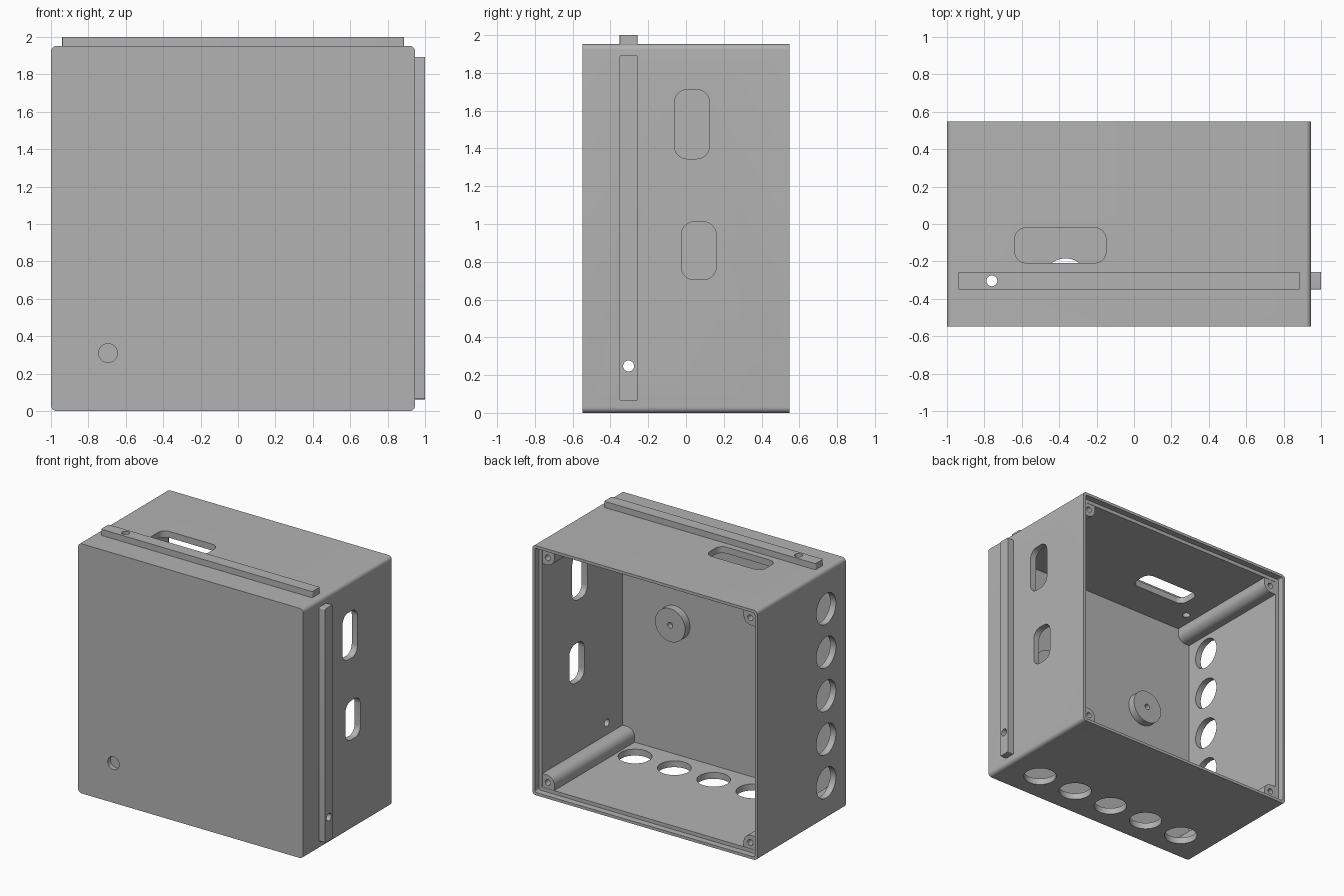
import bpy, bmesh, math
from mathutils import Matrix, Vector

cube = bpy.data.objects.get("Cube")
if cube:
    bpy.data.objects.remove(cube, do_unlink=True)

grey = bpy.data.materials.new("plain grey")
grey.use_nodes = True
grey.diffuse_color = (0.45, 0.45, 0.45, 1)
grey.node_tree.nodes["Principled BSDF"].inputs["Base Color"].default_value = grey.diffuse_color

X0, X1, Y, Z1 = -1.0, 0.947, 0.547, 1.952   # enclosure limits
WALL, LIP, REBATE = 0.05, 0.022, 0.05
CX, CZ = (X0 + X1) / 2, Z1 / 2
RAIL_Y, PITCH = -0.304, 0.34


def finish(name, bm):
    mesh = bpy.data.meshes.new(name)
    bmesh.ops.recalc_face_normals(bm, faces=bm.faces)
    bm.to_mesh(mesh)
    bm.free()
    mesh.materials.append(grey)
    obj = bpy.data.objects.new(name, mesh)
    bpy.context.collection.objects.link(obj)
    return obj


def box(name, lo, hi, axis=1, radius=0, toward=None):
    """Box with the edges along one axis rounded, or only the edge nearest a point."""
    lo, hi = Vector(lo), Vector(hi)
    bm = bmesh.new()
    bmesh.ops.create_cube(bm, size=1)
    for v in bm.verts:
        v.co = (lo + hi) / 2 + v.co * (hi - lo)
    if radius:
        edges = [e for e in bm.edges
                 if abs((e.verts[0].co - e.verts[1].co)[axis]) > 1e-4]
        if toward:
            edges = [min(edges, key=lambda e: (sum((v.co for v in e.verts), Vector()) / 2
                                               - Vector(toward)).length)]
        bmesh.ops.bevel(bm, geom=edges, offset=radius, segments=8, profile=0.5,
                        affect='EDGES')
    return finish(name, bm)


def rod(name, centre, radius, length, axis):
    bm = bmesh.new()
    turn = {0: Matrix.Rotation(math.pi / 2, 4, 'Y'),
            1: Matrix.Rotation(math.pi / 2, 4, 'X'), 2: Matrix()}[axis]
    bmesh.ops.create_cone(bm, cap_ends=True, segments=48, radius1=radius, radius2=radius,
                          depth=length, matrix=Matrix.Translation(centre) @ turn)
    return finish(name, bm)


def cut(obj, cutters):
    bpy.context.view_layer.objects.active = obj
    for c in cutters:
        mod = obj.modifiers.new("cut", 'BOOLEAN')
        mod.operation, mod.solver, mod.object = 'DIFFERENCE', 'EXACT', c
        bpy.ops.object.modifier_apply(modifier=mod.name)
        bpy.data.objects.remove(c, do_unlink=True)


# Open-backed shell with a stepped rim for the lid
shell = box("enclosure", (X0, -Y, 0), (X1, Y, Z1), 1, 0.03)
cuts = [box("cavity", (X0 + WALL, -Y + WALL, WALL), (X1 - WALL, Y + 0.1, Z1 - WALL)),
        box("rim_step", (X0 + LIP, Y - REBATE, LIP), (X1 - LIP, Y + 0.1, Z1 - LIP), 1, 0.015)]

# Five cable holes in the bottom and in the right side
for k in range(-2, 3):
    cuts.append(rod("bottom_hole", (CX + k * PITCH, RAIL_Y, 0), 0.12, 0.3, 2))
    cuts.append(rod("side_hole", (X0, RAIL_Y, CZ - 0.01 + k * PITCH), 0.12, 0.3, 0))

# Rounded slots in the left side and the top, and the blind front hole
cuts += [box("slot", (0.8, -0.062, 1.345), (1.1, 0.125, 1.712), 0, 0.07),
         box("slot", (0.8, -0.025, 0.705), (1.1, 0.16, 1.012), 0, 0.07),
         box("slot", (-0.637, -0.208, 1.8), (-0.15, -0.02, 2.1), 2, 0.06),
         rod("front_hole", (-0.695, -Y, 0.31), 0.05, 0.07, 1)]


def rail_holes():
    return [rod("pin_hole", (0.95, RAIL_Y, 0.248), 0.029, 0.3, 0),
            rod("pin_hole", (-0.76, RAIL_Y, 1.95), 0.029, 0.3, 2)]


cut(shell, cuts + rail_holes())

# Mounting rails on the left side and the top
side_rail = box("side_rail", (X1 - 0.01, RAIL_Y - 0.047, 0.063),
                (1.0, RAIL_Y + 0.047, 1.893), 0, 0.008)
top_rail = box("top_rail", (-0.94, RAIL_Y - 0.047, Z1 - 0.01),
               (0.888, RAIL_Y + 0.047, 2.0), 2, 0.008)
holes = rail_holes()
cut(side_rail, holes[:1])
cut(top_rail, holes[1:])
parts = [shell, side_rail, top_rail]

# Screw posts along the four inner corners
S = 0.115
for side, x in (("right", X0 + WALL - 0.01), ("left", X1 - WALL + 0.01 - S)):
    for level, z in (("lower", WALL - 0.01), ("upper", Z1 - WALL + 0.01 - S)):
        post = box(f"{level}_{side}_post", (x, -Y + WALL - 0.01, z),
                   (x + S, Y - REBATE - 0.002, z + S), 1, 0.065, (CX, 0, CZ))
        cut(post, [rod("screw_hole", (x + S / 2, Y - REBATE, z + S / 2), 0.022, 0.4, 1)])
        parts.append(post)

# Round bosses inside the front wall
for side, x in (("right", CX - 0.47), ("left", CX + 0.47)):
    boss = rod(f"{side}_boss", (x, -Y + WALL + 0.025, 1.08), 0.13, 0.07, 1)
    cut(boss, [rod("boss_hole", (x, -Y + WALL + 0.06, 1.08), 0.022, 0.08, 1)])
    parts.append(boss)

# Smooth the rounded surfaces, keep the edges crisp
bpy.ops.object.select_all(action='DESELECT')
for p in parts:
    p.select_set(True)
bpy.context.view_layer.objects.active = shell
bpy.ops.object.shade_smooth_by_angle(angle=math.radians(30))
